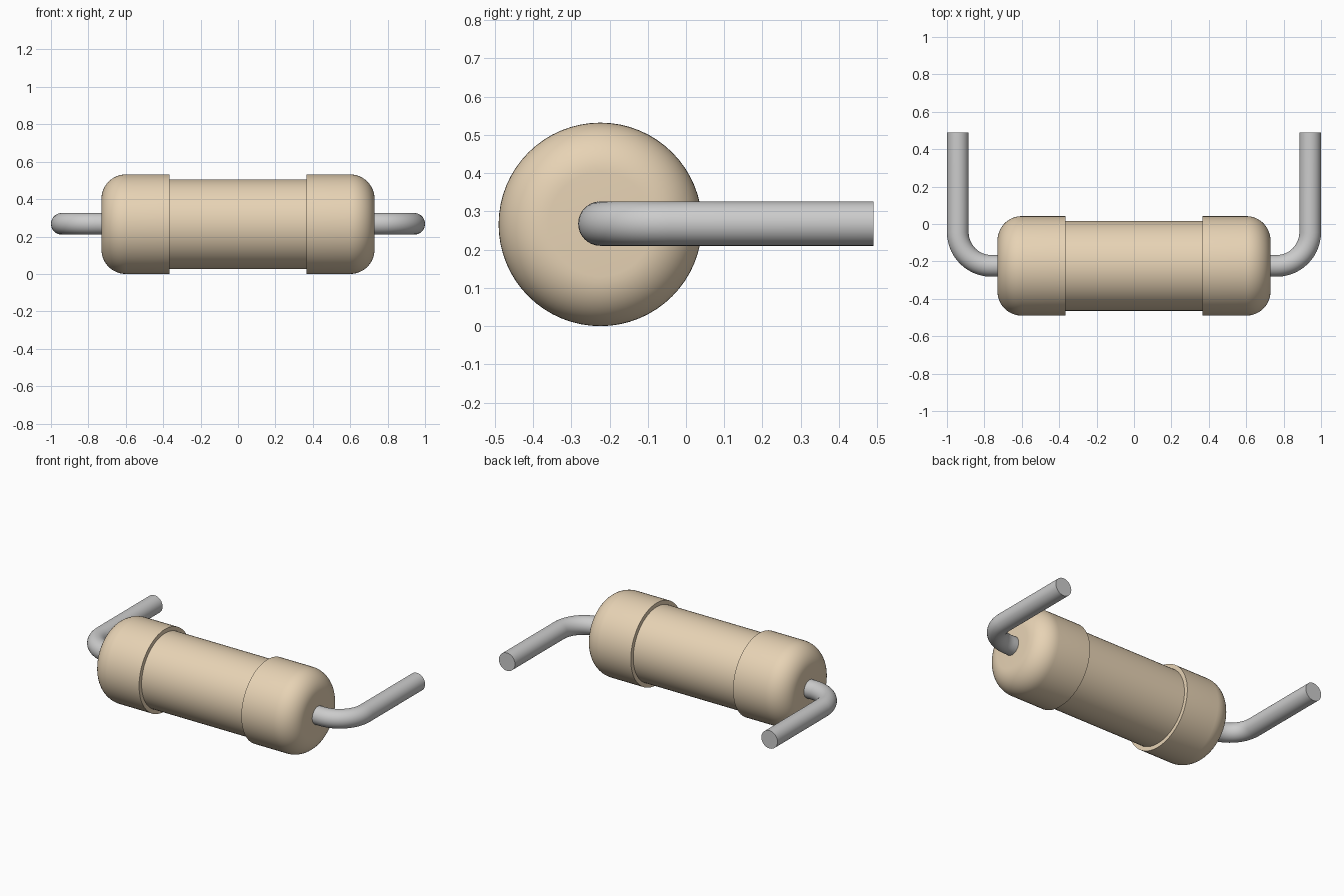
import bpy, bmesh
from math import sin, cos, pi, radians
from mathutils import Vector

if "Cube" in bpy.data.objects:
    bpy.data.objects.remove(bpy.data.objects["Cube"])

CY, CZ = -0.224, 0.266      # body axis, running along x
R, CORE_R, FILLET = 0.266, 0.24, 0.13
HALF, RIM = 0.73, 0.367     # body half length, inner edge of the end caps
WIRE_R, BEND = 0.058, 0.18
SEGS = 64

tan = bpy.data.materials.new("tan_coating")
tan.diffuse_color = (0.80, 0.65, 0.46, 1)
tan.use_nodes = True
tan.node_tree.nodes["Principled BSDF"].inputs["Base Color"].default_value = tan.diffuse_color


def skin(name, rings, material=None):
    """Join rings of points into a closed tube with flat ends."""
    bm = bmesh.new()
    loops = [[bm.verts.new(p) for p in ring] for ring in rings]
    n = len(loops[0])
    for a, b in zip(loops, loops[1:]):
        for i in range(n):
            bm.faces.new((a[i], a[(i + 1) % n], b[(i + 1) % n], b[i]))
    bm.faces.new(loops[0])
    bm.faces.new(loops[-1])
    bmesh.ops.recalc_face_normals(bm, faces=bm.faces)
    mesh = bpy.data.meshes.new(name)
    bm.to_mesh(mesh)
    bm.free()
    obj = bpy.data.objects.new(name, mesh)
    bpy.context.collection.objects.link(obj)
    if material:
        mesh.materials.append(material)
    bpy.ops.object.select_all(action='DESELECT')
    obj.select_set(True)
    bpy.context.view_layer.objects.active = obj
    bpy.ops.object.shade_smooth_by_angle(angle=radians(30))
    return obj


def ring(center, side, radius, n):
    """Circle in the plane spanned by a horizontal side vector and z."""
    up = Vector((0, 0, 1))
    return [center + radius * (cos(t) * side + sin(t) * up)
            for t in (2 * pi * i / n for i in range(n))]


# Body: rounded end caps with a slimmer core between them
half = [(RIM, CORE_R), (RIM, R)]
half += [(HALF - FILLET + FILLET * sin(a), R - FILLET + FILLET * cos(a))
         for a in (pi / 2 * i / 12 for i in range(13))]
profile = [(-x, r) for x, r in reversed(half)] + half
skin("resistor_body",
     [ring(Vector((x, CY, CZ)), Vector((0, 1, 0)), r, SEGS) for x, r in profile], tan)

# Leads: short stub out of each cap, a right-angle bend, then straight back
for s, label in ((-1, "left"), (1, "right")):
    corner_x = 1 - WIRE_R - BEND
    path = [(0.70, CY, 0)]
    path += [(corner_x + BEND * sin(a), CY + BEND - BEND * cos(a), a)
             for a in (pi / 2 * i / 14 for i in range(15))]
    path += [(1 - WIRE_R, 0.49, pi / 2)]
    skin(label + "_lead",
         [ring(Vector((s * x, y, CZ + 0.002)), Vector((s * sin(a), -cos(a), 0)), WIRE_R, 32)
          for x, y, a in path])
